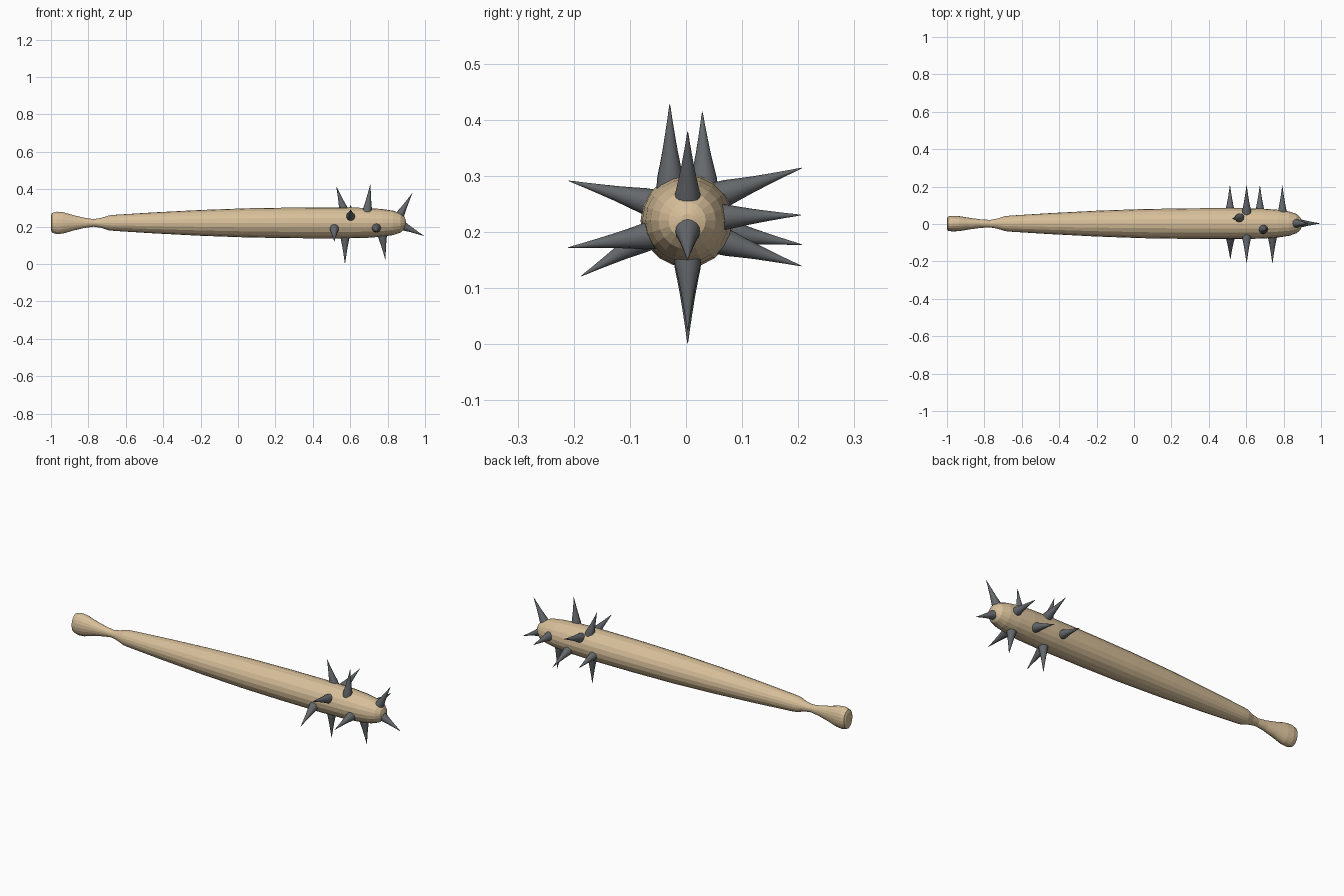
import bpy, bmesh, math
from mathutils import Vector

CY, CZ = 0.002, 0.22


def material(name, color):
    m = bpy.data.materials.new(name)
    m.diffuse_color = color
    return m


WOOD = material("wood", (0.68, 0.52, 0.32, 1))
STEEL = material("steel", (0.13, 0.14, 0.15, 1))


def loft(name, rings, sides, mat, smooth):
    """Skin elliptical rings (distance, half width, half height) along local x."""
    bm = bmesh.new()
    loops = []
    for d, ry, rz in rings:
        loops.append([bm.verts.new((d, ry * math.cos(2 * math.pi * i / sides),
                                    rz * math.sin(2 * math.pi * i / sides)))
                      for i in range(sides)])
    for a, b in zip(loops, loops[1:]):
        for i in range(sides):
            j = (i + 1) % sides
            bm.faces.new((a[i], a[j], b[j], b[i]))
    bm.faces.new(loops[0])
    bm.faces.new(loops[-1])
    bmesh.ops.recalc_face_normals(bm, faces=bm.faces)
    me = bpy.data.meshes.new(name)
    bm.to_mesh(me)
    bm.free()
    for p in me.polygons:
        p.use_smooth = smooth and len(p.vertices) == 4
    me.materials.append(mat)
    ob = bpy.data.objects.new(name, me)
    bpy.context.collection.objects.link(ob)
    return ob


# Wooden shaft: flattened pommel, thin neck, long swelling body, round nose
shaft = loft("club_shaft", [
    (-1.0, 0.028, 0.038), (-0.995, 0.038, 0.052), (-0.97, 0.042, 0.060),
    (-0.935, 0.040, 0.057), (-0.88, 0.031, 0.041), (-0.82, 0.023, 0.027),
    (-0.77, 0.020, 0.020), (-0.73, 0.027, 0.027), (-0.69, 0.040, 0.040),
    (-0.66, 0.043, 0.043), (-0.45, 0.056, 0.056), (-0.2, 0.069, 0.069),
    (0.05, 0.078, 0.078), (0.3, 0.082, 0.082), (0.55, 0.083, 0.083),
    (0.69, 0.080, 0.080), (0.77, 0.074, 0.074), (0.83, 0.065, 0.065),
    (0.87, 0.051, 0.051), (0.89, 0.033, 0.033), (0.897, 0.012, 0.012)],
    20, WOOD, False)
shaft.location = (0, CY, CZ)

# Spikes: base point on the wood, then tip
SPIKES = [
    ((0.565, 0.032, 0.290), (0.526, 0.029, 0.414)),
    ((0.692, -0.028, 0.290), (0.708, -0.029, 0.428)),
    ((0.863, 0.003, 0.258), (0.932, 0.003, 0.379)),
    ((0.880, 0.003, 0.205), (0.995, 0.003, 0.150)),
    ((0.572, 0.003, 0.145), (0.572, 0.003, 0.001)),
    ((0.772, 0.003, 0.150), (0.788, 0.003, 0.024)),
    ((0.515, -0.072, 0.189), (0.515, -0.187, 0.121)),
    ((0.602, -0.066, 0.253), (0.602, -0.209, 0.291)),
    ((0.740, -0.066, 0.193), (0.740, -0.210, 0.172)),
    ((0.513, 0.068, 0.200), (0.513, 0.207, 0.177)),
    ((0.602, 0.064, 0.267), (0.602, 0.207, 0.314)),
    ((0.673, 0.068, 0.182), (0.673, 0.206, 0.139)),
    ((0.793, 0.060, 0.226), (0.793, 0.205, 0.230)),
]
TAPER = [(0.0, 0.025), (0.14, 0.023), (0.28, 0.0185), (0.45, 0.0135),
         (0.65, 0.0085), (0.82, 0.0045), (0.94, 0.002), (1.0, 0.0004)]
for n, (base, tip) in enumerate(SPIKES, 1):
    base, tip = Vector(base), Vector(tip)
    aim = tip - base
    base -= aim.normalized() * 0.012
    length = (tip - base).length
    spike = loft(f"spike_{n:02d}", [(t * length, r, r) for t, r in TAPER], 16, STEEL, True)
    spike.rotation_mode = 'QUATERNION'
    spike.rotation_quaternion = aim.to_track_quat('X', 'Z')
    spike.location = base
